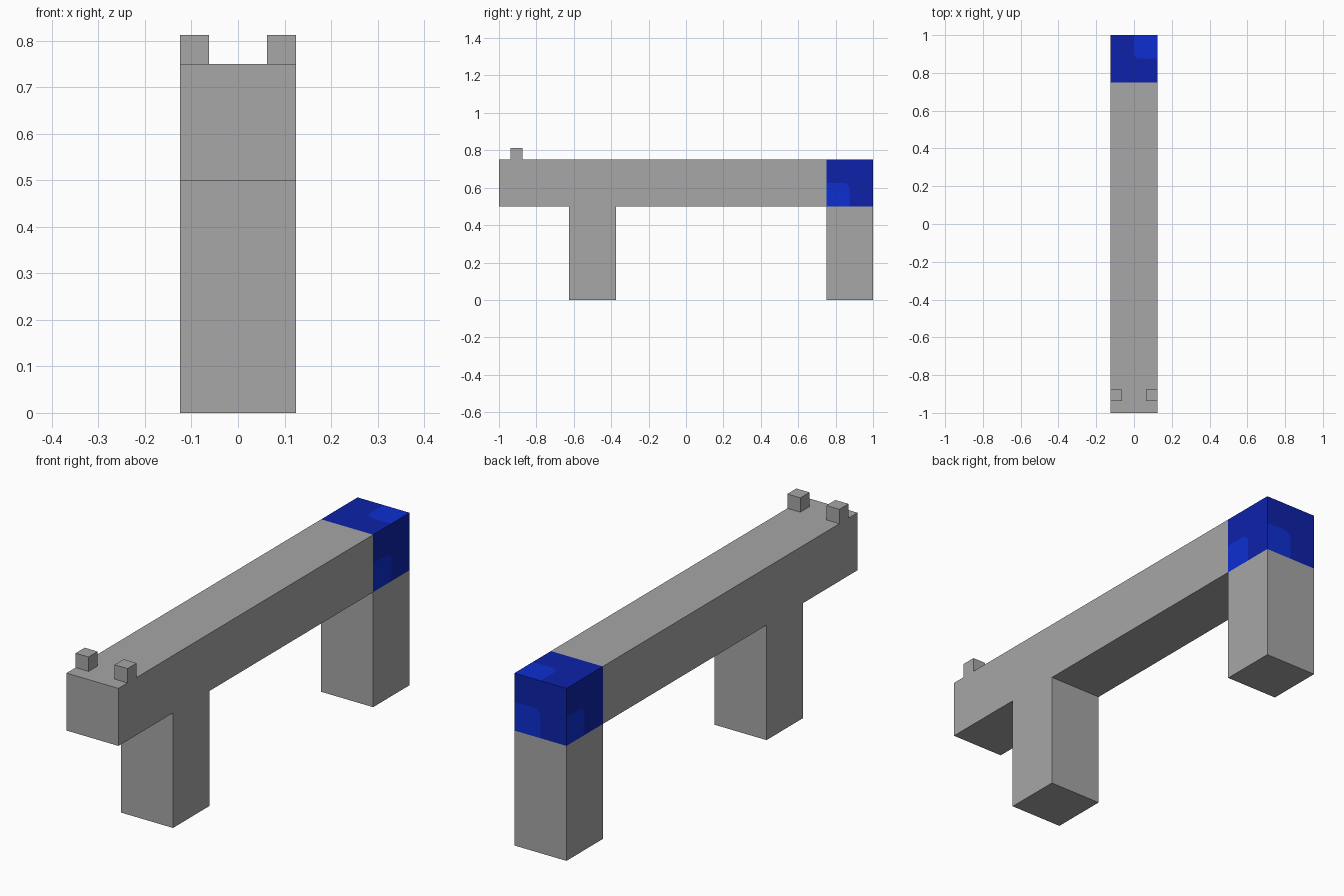
import bpy
import bmesh
from mathutils import Vector

cube = bpy.data.objects.get("Cube")
if cube:
    bpy.data.objects.remove(cube, do_unlink=True)


def material(name, rgb):
    m = bpy.data.materials.new(name)
    m.use_nodes = True
    m.diffuse_color = (*rgb, 1)
    m.node_tree.nodes["Principled BSDF"].inputs["Base Color"].default_value = (*rgb, 1)
    return m


grey = material("grey", (0.385, 0.385, 0.385))
dark_blue = material("dark blue", (0.004, 0.016, 0.40))
bright_blue = material("bright blue", (0.004, 0.028, 0.64))


def add_object(name, bm, mats):
    mesh = bpy.data.meshes.new(name)
    bm.to_mesh(mesh)
    bm.free()
    for m in mats:
        mesh.materials.append(m)
    obj = bpy.data.objects.new(name, mesh)
    bpy.context.collection.objects.link(obj)
    return obj


def box(name, low, high, mat):
    low, high = Vector(low), Vector(high)
    bm = bmesh.new()
    bmesh.ops.create_cube(bm, size=1)
    bmesh.ops.scale(bm, vec=high - low, verts=bm.verts)
    bmesh.ops.translate(bm, vec=(low + high) / 2, verts=bm.verts)
    return add_object(name, bm, [mat])


W = 0.125   # half width of the beam
S = 0.25    # side of the square section

# Beam and legs
box("beam", (-W, -1, 0.5), (W, 0.75, 0.75), grey)
box("front_leg", (-W, -0.625, 0), (W, -0.375, 0.5), grey)
box("back_leg", (-W, 0.75, 0), (W, 1, 0.5), grey)

# Pair of small studs on the front end
for side, x in (("right", -0.09375), ("left", 0.09375)):
    box(side + "_stud", (x - 0.03125, -0.9375, 0.75),
        (x + 0.03125, -0.875, 0.8125), grey)

# Blue end block: each face has a bright patch cut into one corner
H, C = S / 2, 0.02
patch = [(0, 0), (H, 0), (H, H - C), (H - C, H), (0, H)]
rest = [(H, 0), (S, 0), (S, S), (0, S), (0, H), (H - C, H), (H, H - C)]
plain = [(0, 0), (S, 0), (S, S), (0, S)]

# Patch corner, the two directions along the face, outward normal, patched or not
sides = [
    ((W, 0.75, 0.5), (0, 1, 0), (0, 0, 1), (1, 0, 0), True),
    ((-W, 1, 0.5), (0, -1, 0), (0, 0, 1), (-1, 0, 0), True),
    ((W, 1, 0.5), (-1, 0, 0), (0, 0, 1), (0, 1, 0), True),
    ((W, 1, 0.75), (-1, 0, 0), (0, -1, 0), (0, 0, 1), True),
    ((-W, 0.75, 0.5), (1, 0, 0), (0, 0, 1), (0, -1, 0), False),
    ((-W, 0.75, 0.5), (1, 0, 0), (0, 1, 0), (0, 0, -1), False),
]
bm = bmesh.new()
for corner, u, v, normal, patched in sides:
    shapes = [(rest, 0), (patch, 1)] if patched else [(plain, 0)]
    for shape, index in shapes:
        face = bm.faces.new([bm.verts.new(Vector(corner) + a * Vector(u) + b * Vector(v))
                             for a, b in shape])
        face.material_index = index
        face.normal_update()
        if face.normal.dot(Vector(normal)) < 0:
            face.normal_flip()
bmesh.ops.remove_doubles(bm, verts=bm.verts, dist=0.0001)
add_object("end_block", bm, [dark_blue, bright_blue])
